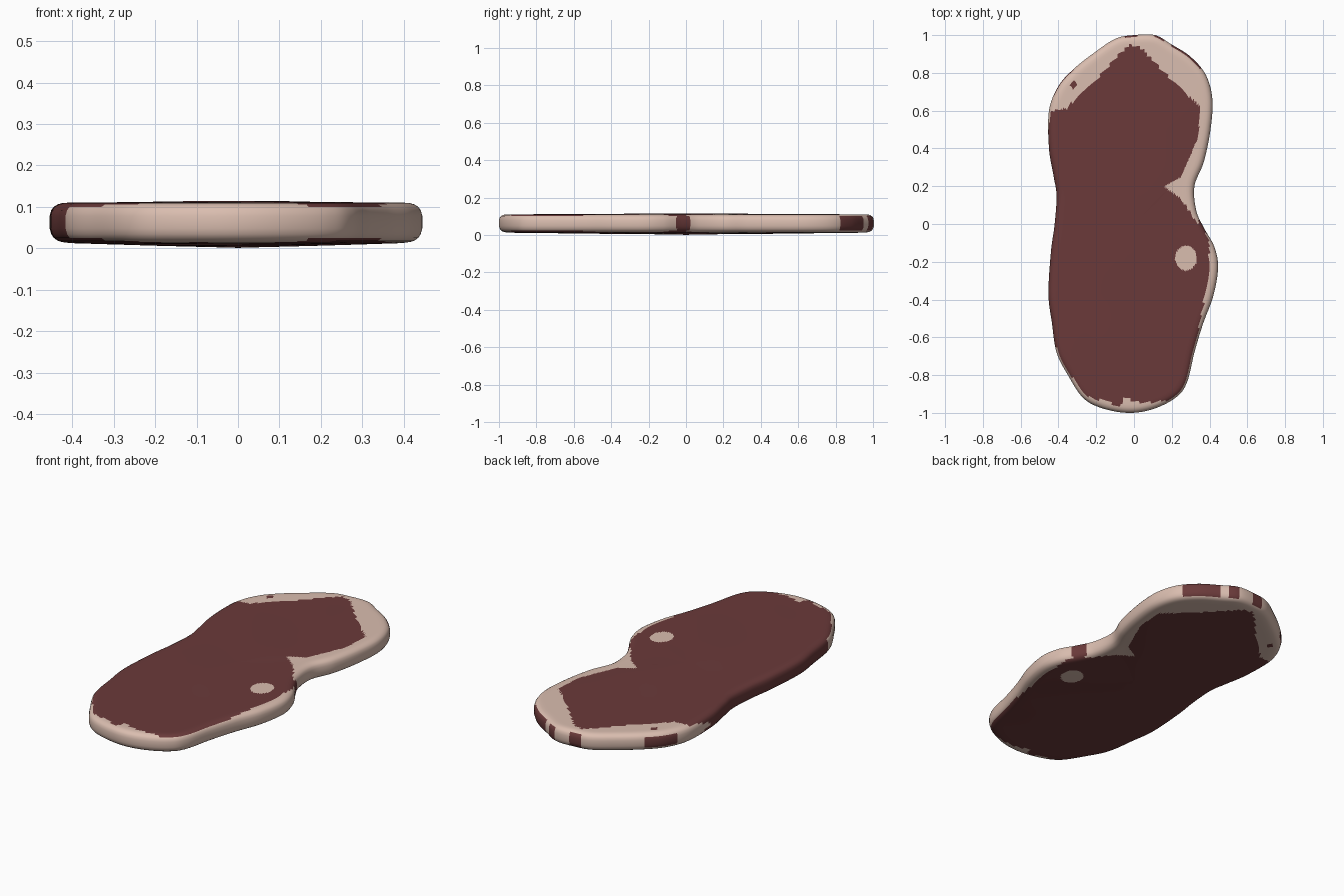
import bpy, bmesh, math
from mathutils import Vector
from mathutils.geometry import interpolate_bezier

if "Cube" in bpy.data.objects:
    bpy.data.objects.remove(bpy.data.objects["Cube"])

# outline of the slab, clockwise from the back
OUTLINE = [(0, 1), (.11, 1), (.2, .95), (.3, .885), (.38, .79), (.415, .66), (.405, .5),
           (.37, .33), (.32, .2), (.33, .07), (.37, -.02), (.425, -.12), (.445, -.23),
           (.42, -.38), (.365, -.53), (.32, -.68), (.28, -.84), (.22, -.92), (.1, -.98),
           (-.03, -1), (-.17, -.975), (-.27, -.92), (-.35, -.8), (-.41, -.68), (-.435, -.52),
           (-.453, -.37), (-.44, -.15), (-.42, 0), (-.41, .15), (-.425, .25), (-.45, .4),
           (-.45, .6), (-.40, .73), (-.32, .82), (-.22, .9), (-.1, .98)]
# lean area seen on the top and bottom
LEAN = [(-.6, .58), (-.36, .61), (-.29, .68), (-.2, .76), (-.1, .88), (-.02, .95), (.04, .93),
        (.2, .76), (.35, .62), (.34, .46), (.25, .25), (.16, .2), (.25, .13), (.33, .01),
        (.38, -.02), (.4, -.12), (.39, -.3), (.34, -.56), (.3, -.7), (.26, -.88), (.2, -.93),
        (.05, -.95), (-.05, -.92), (-.07, -.965), (-.25, -.91), (-.35, -.78), (-.41, -.7), (-.6, -.6)]
# rim cross-section: (inset, height) from the bottom to the top
RIM = [(.06, .012), (.045, .013), (.03, .015), (.02, .018), (.01, .025), (.004, .034), (0, .048), (0, .063),
       (0, .078), (.004, .092), (.01, .1), (.02, .106), (.03, .109), (.045, .11), (.06, .11)]
SUB, RINGS = 12, 50


def smooth_loop(pts):
    """Catmull-Rom curve through a closed list of points."""
    p = [Vector((x, y, 0)) for x, y in pts]
    n, out = len(p), []
    for i in range(n):
        a, b, c, d = p[i - 1], p[i], p[(i + 1) % n], p[(i + 2) % n]
        out += interpolate_bezier(b, b + (c - a) / 6, c - (d - b) / 6, c, SUB + 1)[:-1]
    return out


def inside(x, y, poly):
    hit = False
    for (ax, ay), (bx, by) in zip(poly, poly[1:] + poly[:1]):
        if (ay > y) != (by > y) and x < ax + (y - ay) * (bx - ax) / (by - ay):
            hit = not hit
    return hit


def is_lean(c, nz):
    x, y = c.x, c.y
    if abs(nz) < .6:  # rim: lean on the left flank plus a few small patches
        if x < -.3 and -.66 < y < .42 + .15 * abs(c.z - .06) / .05:
            return True
        if .65 < y and (.2 < x < .36 and y > .82 or .11 < x < .16 and y > .9 or
                        -.05 < x < .02 and y > .9 or -.425 < x < -.32 and y < .84 and .03 < c.z < .09):
            return True
        return x > .3 and -.05 < y < .02
    if ((x - .275) / .058) ** 2 + ((y + .18) / .065) ** 2 < 1:  # fat spot
        return False
    if ((x + .32) / .014) ** 2 + ((y - .735) / .025) ** 2 < 1:
        return True
    return inside(x, y, LEAN)


loop = smooth_loop(OUTLINE)
n = len(loop)
normals = []
for i in range(n):
    t = (loop[(i + 4) % n] - loop[i - 4]).normalized()
    normals.append(Vector((t.y, -t.x, 0)))  # inward for a clockwise loop

bm = bmesh.new()


def ring(inset, z, scale=1.0, bulge=0.0):
    vs = []
    for p, nm in zip(loop, normals):
        q = (p + nm * inset) * scale
        wave = .0015 * math.sin(9 * q.x + 5 * q.y) * math.sin(7 * q.y) * (1 - scale)
        vs.append(bm.verts.new((q.x, q.y, z + bulge + wave)))
    return vs


# bottom cap rings, rim, top cap rings
low, high = RIM[0], RIM[-1]
rings = []
for k in range(1, RINGS):
    s = k / RINGS
    rings.append(ring(*low, s, -.011 * (1 - s)))
rings += [ring(i, z) for i, z in RIM]
for k in range(RINGS - 1, 0, -1):
    s = k / RINGS
    rings.append(ring(*high, s, .004 * (1 - s)))
for a, b in zip(rings, rings[1:]):
    for i in range(n):
        j = (i + 1) % n
        bm.faces.new((a[i], a[j], b[j], b[i]))
for r, z in ((rings[0], 0), (rings[-1], .114)):
    c = bm.verts.new((0, 0, z))
    for i in range(n):
        bm.faces.new((r[i], r[(i + 1) % n], c))
bmesh.ops.recalc_face_normals(bm, faces=bm.faces)

# colour the faces by position and direction
for f in bm.faces:
    f.normal_update()
    f.smooth = True
    f.material_index = 0 if is_lean(f.calc_center_median(), f.normal.z) else 1

mesh = bpy.data.meshes.new("meat_slab")
bm.to_mesh(mesh)
bm.free()
for name, col in (("lean_red", (.145, .042, .042, 1)), ("pale_fat", (.70, .51, .43, 1))):
    m = bpy.data.materials.new(name)
    m.diffuse_color = col
    m.use_nodes = True
    m.node_tree.nodes["Principled BSDF"].inputs["Base Color"].default_value = m.diffuse_color
    mesh.materials.append(m)
slab = bpy.data.objects.new("meat_slab", mesh)
bpy.context.collection.objects.link(slab)
